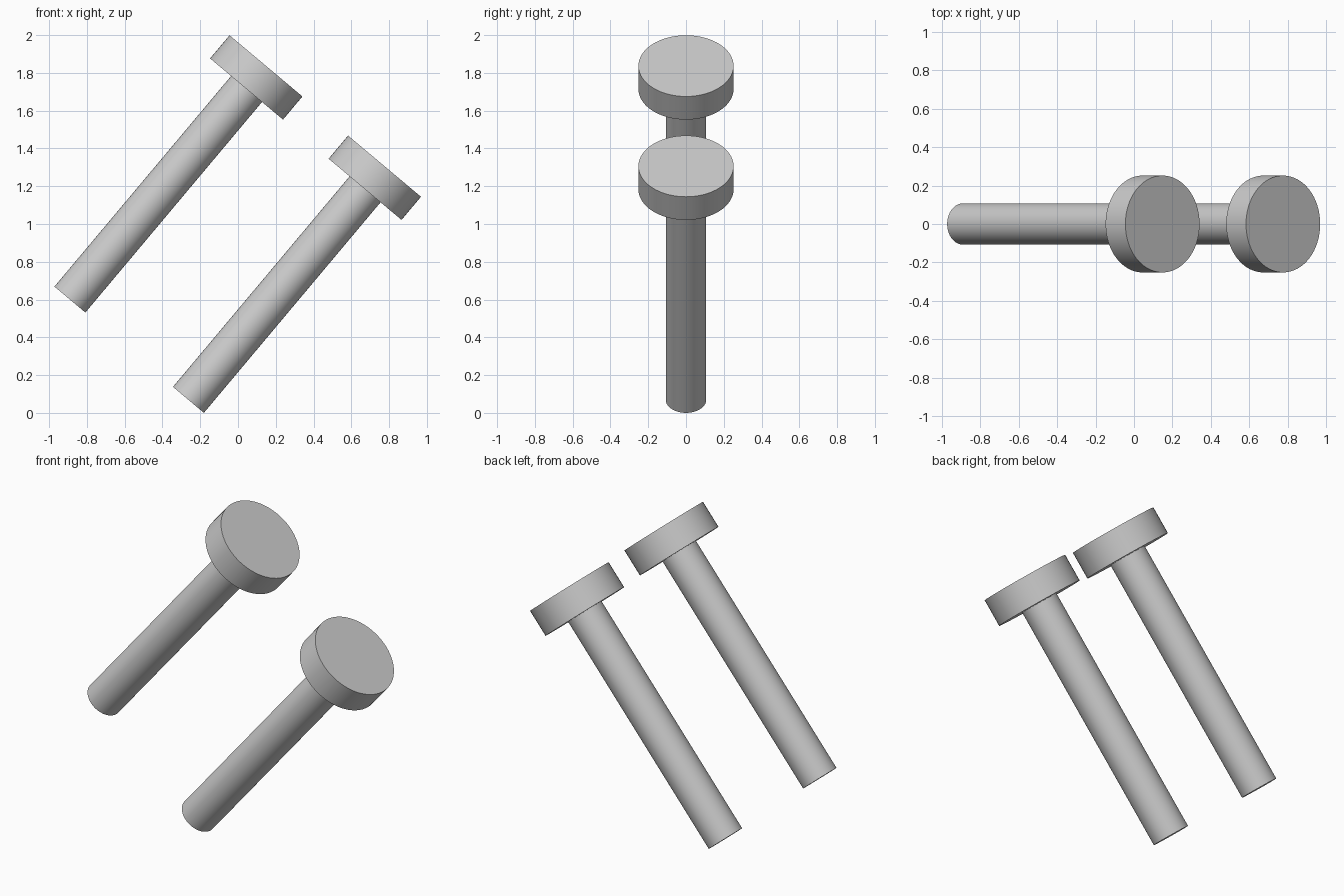
import bpy
import math
from mathutils import Vector

cube = bpy.data.objects.get("Cube")
if cube:
    bpy.data.objects.remove(cube, do_unlink=True)

TILT = math.radians(40)
AXIS = Vector((math.sin(TILT), 0, math.cos(TILT)))
LENGTH, HEAD_THICKNESS = 1.615, 0.16
SHAFT_RADIUS, HEAD_RADIUS = 0.107, 0.252

grey = bpy.data.materials.new("light grey")
grey.use_nodes = True
colour = (0.6, 0.6, 0.6, 1)
grey.diffuse_color = colour
grey.node_tree.nodes["Principled BSDF"].inputs["Base Color"].default_value = colour


def cylinder(name, base, start, end, radius):
    """Cylinder along the tilted axis, between two distances from the base."""
    bpy.ops.mesh.primitive_cylinder_add(
        vertices=64, radius=radius, depth=end - start,
        location=base + AXIS * (start + end) / 2, rotation=(0, TILT, 0))
    obj = bpy.context.object
    obj.name = name
    obj.data.materials.append(grey)
    bpy.ops.object.shade_smooth_by_angle(angle=math.radians(30))


# Two parallel pins, each a shaft with a flat round head
pins = {"upper": Vector((-0.89, 0, 0.6)), "lower": Vector((-0.2625, 0, 0.069))}
for side, base in pins.items():
    neck = LENGTH - HEAD_THICKNESS
    cylinder(side + "_shaft", base, 0, neck + 0.02, SHAFT_RADIUS)
    cylinder(side + "_head", base, neck, LENGTH, HEAD_RADIUS)
